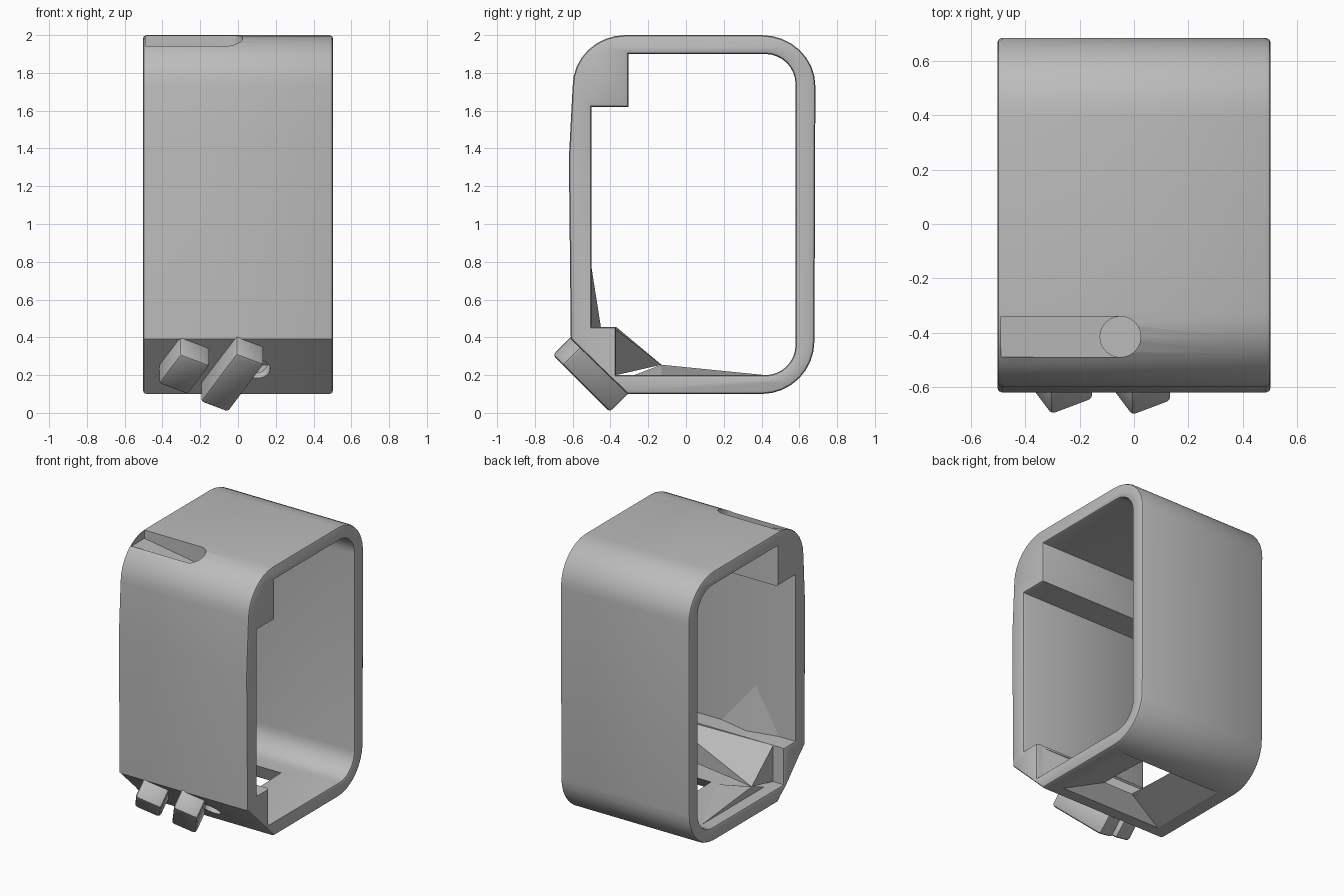
import bpy, bmesh
from math import sin, cos, radians
from mathutils import Matrix, Vector

if "Cube" in bpy.data.objects:
    bpy.data.objects.remove(bpy.data.objects["Cube"])

grey = bpy.data.materials.new("plain_grey")
grey.use_nodes = True
grey.diffuse_color = (0.5, 0.5, 0.5, 1)
grey.node_tree.nodes["Principled BSDF"].inputs["Base Color"].default_value = (0.5, 0.5, 0.5, 1)


def add_object(name, data):
    ob = bpy.data.objects.new(name, data)
    bpy.context.scene.collection.objects.link(ob)
    data.materials.append(grey)
    return ob


def from_bmesh(name, bm):
    bmesh.ops.recalc_face_normals(bm, faces=bm.faces)
    me = bpy.data.meshes.new(name)
    bm.to_mesh(me)
    bm.free()
    return add_object(name, me)


def hull(name, points):
    bm = bmesh.new()
    for p in points:
        bm.verts.new(p)
    res = bmesh.ops.convex_hull(bm, input=bm.verts)
    junk = [v for v in bm.verts if not v.link_faces]
    bmesh.ops.delete(bm, geom=junk, context='VERTS')
    return from_bmesh(name, bm)


def cylinder(name, radius, depth, matrix):
    bm = bmesh.new()
    bmesh.ops.create_cone(bm, cap_ends=True, segments=24, radius1=radius,
                          radius2=radius, depth=depth, matrix=matrix)
    return from_bmesh(name, bm)


def cut(target, cutter):
    mod = target.modifiers.new(cutter.name, 'BOOLEAN')
    mod.operation = 'DIFFERENCE'
    mod.object = cutter
    cutter.hide_render = True
    cutter.hide_set(True)


def arc(cy, cz, ry, rz, start, steps=8):
    """Quarter ellipse, running clockwise from the start angle."""
    angles = [radians(start - 90 * i / steps) for i in range(steps + 1)]
    return [(cy + ry * cos(a), cz + rz * sin(a)) for a in angles]


def smooth(ob):
    bpy.ops.object.select_all(action='DESELECT')
    ob.select_set(True)
    bpy.context.view_layer.objects.active = ob
    bpy.ops.object.shade_smooth_by_angle(angle=radians(35))


# Case: a rounded loop swept across the width, with solid front corner blocks
outer = ([(-0.31, 0.1), (-0.61, 0.39), (-0.62, 1.35)]
         + arc(-0.32, 1.73, 0.28, 0.27, 180)
         + arc(0.4, 1.73, 0.285, 0.27, 90)
         + arc(0.4, 0.38, 0.28, 0.28, 0))
inner = ([(-0.37, 0.2), (-0.37, 0.455), (-0.5, 0.455), (-0.5, 1.62),
          (-0.305, 1.62), (-0.305, 1.9)]
         + arc(0.42, 1.74, 0.16, 0.16, 90)
         + arc(0.42, 0.36, 0.16, 0.16, 0))

curve = bpy.data.curves.new("case_profile", 'CURVE')
curve.dimensions = '2D'
curve.fill_mode = 'BOTH'
curve.extrude = 0.485
curve.bevel_depth = 0.018
curve.bevel_resolution = 1
curve.offset = -0.018
for loop in (outer, inner):
    spline = curve.splines.new('POLY')
    spline.points.add(len(loop) - 1)
    for point, (y, z) in zip(spline.points, loop):
        point.co = (y, z, 0, 1)
    spline.use_cyclic_u = True

profile = add_object("case_profile", curve)
bpy.context.view_layer.update()
evaluated = profile.evaluated_get(bpy.context.evaluated_depsgraph_get())
bm = bmesh.new()
bm.from_mesh(evaluated.to_mesh())
evaluated.to_mesh_clear()
bmesh.ops.remove_doubles(bm, verts=bm.verts, dist=0.0005)
bm.transform(Matrix(((0, 0, 1, 0), (1, 0, 0, 0), (0, 1, 0, 0), (0, 0, 0, 1))))
bpy.data.objects.remove(profile)
case = from_bmesh("case", bm)
smooth(case)

# Top slot with a rounded end and a sloping floor
slot = hull("slot_cutter", [(x, y, z) for y in (-0.49, -0.34)
                            for x, z in ((-0.49, 1.94), (-0.05, 1.87), (-0.05, 2.1), (-0.49, 2.1))])
cut(case, slot)
cut(case, cylinder("slot_end_cutter", 0.075, 0.26, Matrix.Translation((-0.05, -0.415, 1.97))))

# Hollow under the floor that breaks through at its peak
cut(case, hull("floor_cutter", [(x, y, 0.09) for x in (-0.42, 0.42) for y in (-0.24, 0.36)]
               + [(0.02, -0.1, 0.24), (0, 0.3, 0.24)]))

# Directions of the sloped lower front face
up = Vector((0, -1, 1)).normalized()
out = Vector((0, -1, -1)).normalized()
side = Vector((1, 0, 0))


def slope_matrix(x, z, turn=0):
    """Frame whose origin sits on the outer plane of the buttons."""
    a = radians(turn)
    along = side * sin(a) + up * cos(a)
    m = Matrix((along.cross(out), along, out)).transposed().to_4x4()
    m.translation = (x, -0.4 - z, z)
    return m


# Round hole in the sloped face
cut(case, cylinder("hole_cutter", 0.07, 0.4, slope_matrix(0.1, 0.14)))

# Two tilted buttons
for name, x, z, width, length in (("right_button", -0.285, 0.2, 0.18, 0.25),
                                  ("left_button", -0.03, 0.155, 0.17, 0.41)):
    bm = bmesh.new()
    bmesh.ops.create_cube(bm, size=1)
    bm.transform(Matrix.Translation((0, 0, -0.08)) @ Matrix.Diagonal((width, length, 0.16, 1)))
    bmesh.ops.bevel(bm, geom=bm.edges[:], offset=0.02, segments=2, profile=0.5, affect='EDGES')
    bm.transform(slope_matrix(x, z, 28))
    smooth(from_bmesh(name, bm))

# Sloping webs inside the lower front corner
hull("corner_web", [(-0.42, -0.37, 0.455), (-0.42, -0.13, 0.255), (-0.42, -0.37, 0.2),
                    (0.45, -0.37, 0.44), (0.45, -0.37, 0.2)])
hull("floor_web", [(-0.42, -0.13, 0.255), (-0.42, -0.13, 0.19), (-0.1, -0.13, 0.19),
                   (-0.42, 0.42, 0.2), (-0.42, -0.3, 0.19)])
hull("wall_web", [(-0.2, -0.505, 0.8), (-0.4, -0.505, 0.45), (0.1, -0.505, 0.45),
                  (-0.15, -0.45, 0.45)])
